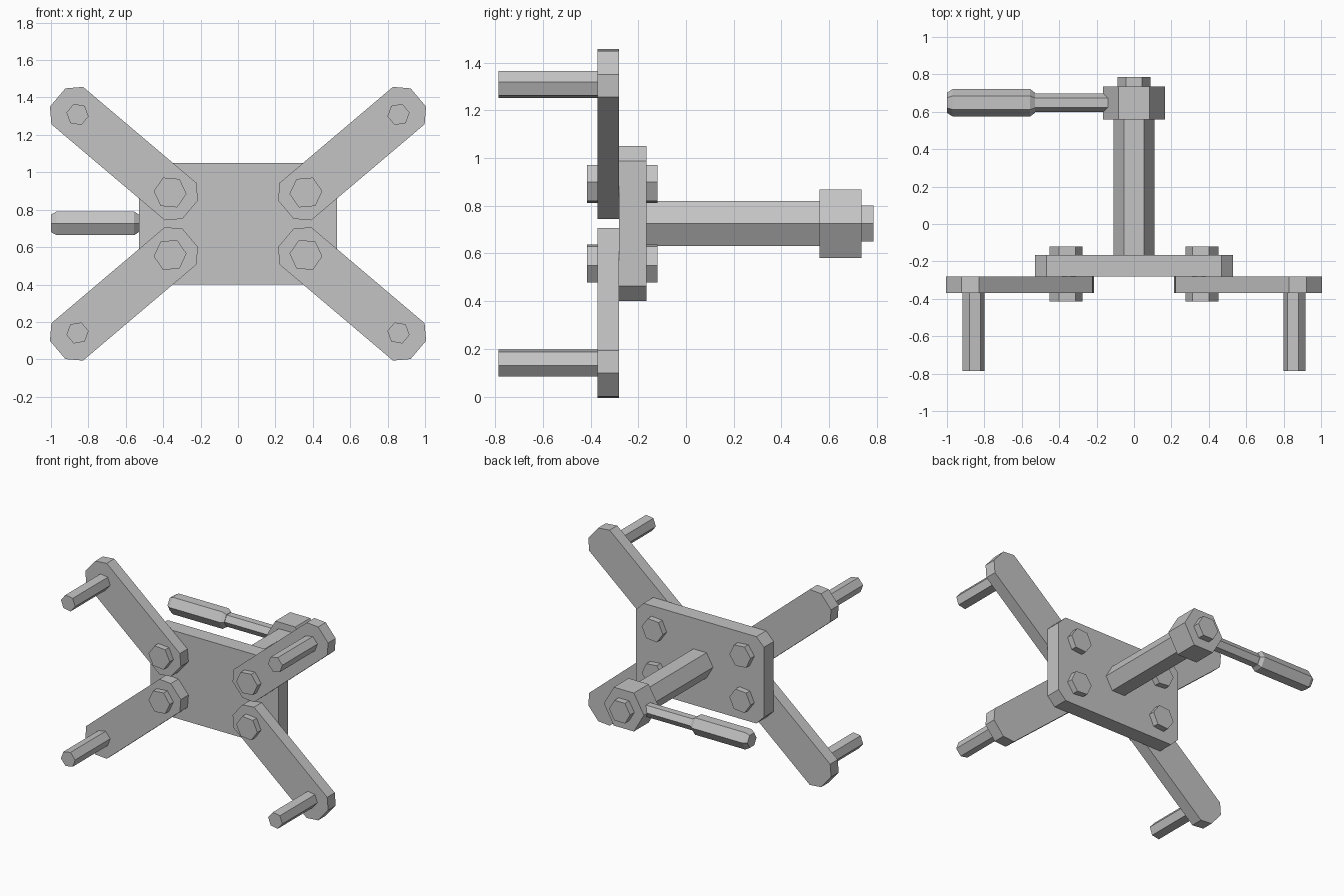
import bpy, bmesh
from math import sin, cos, radians, atan2
from mathutils import Vector

if "Cube" in bpy.data.objects:
    bpy.data.objects.remove(bpy.data.objects["Cube"])

MID_Z = 0.725

steel = bpy.data.materials.new("plain_grey")
steel.use_nodes = True
grey = (0.55, 0.55, 0.55, 1)
steel.diffuse_color = grey
steel.node_tree.nodes["Principled BSDF"].inputs["Base Color"].default_value = grey


def loft(name, rings):
    """Skin a list of equal-sized point rings and cap both ends."""
    bm = bmesh.new()
    loops = [[bm.verts.new(p) for p in ring] for ring in rings]
    n = len(loops[0])
    for a, b in zip(loops, loops[1:]):
        for i in range(n):
            j = (i + 1) % n
            bm.faces.new((a[i], a[j], b[j], b[i]))
    bm.faces.new(loops[0])
    bm.faces.new(loops[-1])
    bmesh.ops.recalc_face_normals(bm, faces=bm.faces)
    mesh = bpy.data.meshes.new(name)
    bm.to_mesh(mesh)
    bm.free()
    mesh.materials.append(steel)
    obj = bpy.data.objects.new(name, mesh)
    bpy.context.collection.objects.link(obj)
    return obj


def hexagon(radius, turn=0):
    angles = [radians(60 * i + turn) for i in range(6)]
    return [(radius * cos(a), radius * sin(a)) for a in angles]


def slab(name, outline, x, z, y0, y1):
    """Extrude an x-z outline along y."""
    return loft(name, [[Vector((x + u, y, z + v)) for u, v in outline] for y in (y0, y1)])


def cut_rectangle(half_l, half_w, cut, angle=0):
    """Rectangle with cut corners, turned by an angle."""
    l, w = half_l, half_w
    pts = [(l, w - cut), (l - cut, w), (cut - l, w), (-l, w - cut),
           (-l, cut - w), (cut - l, -w), (l - cut, -w), (l, cut - w)]
    c, s = cos(angle), sin(angle)
    return [(u * c - v * s, u * s + v * c) for u, v in pts]


# Centre plate
slab("centre_plate", cut_rectangle(0.53, 0.325, 0.063), 0, MID_Z, -0.28, -0.165)

# Four arms, each with a through bolt and a front pin
for side, sx in (("left", 1), ("right", -1)):
    for level, sz in (("upper", 1), ("lower", -1)):
        tag = level + "_" + side
        flip = sx * sz
        tilt = atan2(0.646 * sz, 0.763 * sx)
        slab(tag + "_arm", cut_rectangle(0.464, 0.131, 0.067, tilt),
             0.61 * sx, MID_Z + 0.375 * sz, -0.37, -0.28)
        bolt = hexagon(0.088, 5 * flip)
        for part, y0, y1 in (("bolt_head", -0.415, -0.37), ("bolt_nut", -0.165, -0.12)):
            slab(tag + "_" + part, bolt, 0.363 * sx, MID_Z + 0.167 * sz, y0, y1)
        slab(tag + "_pin", hexagon(0.06, 10 * flip),
             0.858 * sx, MID_Z + 0.584 * sz, -0.785, -0.37)

# Rear shaft, hub and end nut
for part, radius, y0, y1 in (("shaft", 0.109, -0.165, 0.56),
                             ("hub", 0.166, 0.56, 0.735),
                             ("end_nut", 0.087, 0.735, 0.785)):
    slab(part, hexagon(radius), 0, MID_Z, y0, y1)


# Side handle: thin rod and thicker grip with bevelled ends
def bar(name, stations):
    return loft(name, [[Vector((x, 0.648 + u, MID_Z + 0.002 + v)) for u, v in hexagon(r)]
                       for x, r in stations])


bar("handle_rod", [(-0.535, 0.05), (-0.14, 0.05)])
bar("handle_grip", [(-1, 0.054), (-0.97, 0.073), (-0.555, 0.073), (-0.53, 0.054)])
